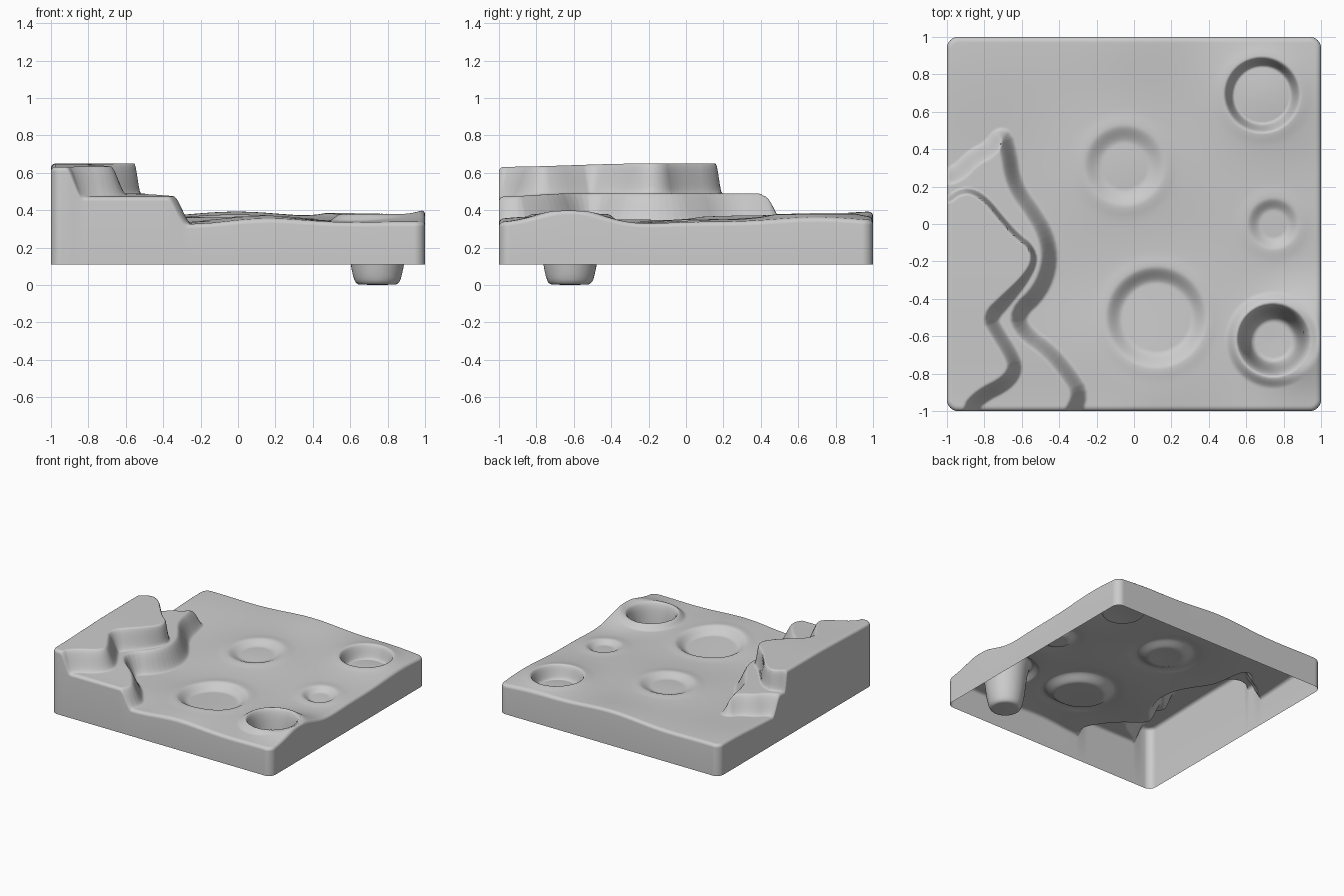
import bpy, bmesh, math

if "Cube" in bpy.data.objects:
    bpy.data.objects.remove(bpy.data.objects["Cube"])

N = 270            # grid divisions
BASE = 0.11        # bottom rim of the side walls
CORNER = 0.06      # plan corner radius
EDGE = 0.025       # rounding of the top edge


def smooth(t):
    t = max(0.0, min(1.0, t))
    return t * t * (3 - 2 * t)


def chaikin(pts, rounds=2):
    for _ in range(rounds):
        out = []
        for i, a in enumerate(pts):
            b = pts[(i + 1) % len(pts)]
            out.append((a[0] * .75 + b[0] * .25, a[1] * .75 + b[1] * .25))
            out.append((a[0] * .25 + b[0] * .75, a[1] * .25 + b[1] * .75))
        pts = out
    return pts


def signed_distance(x, y, poly):
    # positive inside the outline
    best, inside = 1e9, False
    x1, y1 = poly[-1]
    for x2, y2 in poly:
        dx, dy = x2 - x1, y2 - y1
        t = ((x - x1) * dx + (y - y1) * dy) / (dx * dx + dy * dy + 1e-12)
        t = 0.0 if t < 0 else 1.0 if t > 1 else t
        ex, ey = x1 + t * dx - x, y1 + t * dy - y
        d = ex * ex + ey * ey
        if d < best:
            best = d
        if (y1 > y) != (y2 > y) and x < x1 + (y - y1) * dx / dy:
            inside = not inside
        x1, y1 = x2, y2
    d = math.sqrt(best)
    return d if inside else -d


# outlines of the two cliff terraces
LOWER = chaikin([(-1.4, .2), (-1, .25), (-.93, .28), (-.86, .355), (-.77, .40), (-.70, .49),
                 (-.67, .38), (-.65, .25), (-.61, .16), (-.55, .08), (-.47, -.05), (-.445, -.2),
                 (-.50, -.36), (-.63, -.48), (-.59, -.58), (-.45, -.68), (-.35, -.80),
                 (-.28, -.91), (-.35, -1.05), (-.4, -1.4), (-1.4, -1.4)])
UPPER = chaikin([(-1.4, 0), (-1, .12), (-.94, .17), (-.87, .18), (-.79, .13), (-.71, .03),
                 (-.63, -.06), (-.55, -.12), (-.53, -.2), (-.58, -.29), (-.68, -.4),
                 (-.775, -.5), (-.73, -.58), (-.66, -.69), (-.63, -.77), (-.68, -.85),
                 (-.82, -.92), (-.89, -1), (-.9, -1.4), (-1.4, -1.4)])

# gentle swells: x, y, spread, height
SWELLS = [(.9, -.62, .16, .085), (.70, .70, .24, .06), (-.04, .31, .24, .04),
          (.15, -.85, .2, .025), (0, 1.05, .3, .06), (-.9, .9, .35, .035),
          (.12, -.5, .28, .02), (.4, .2, .2, .01), (-.3, -.32, .18, -.01),
          (.85, -.25, .15, -.012), (.75, .02, .2, .012), (-.2, -.95, .15, -.01)]

# shallow craters: x, y, rim radius, floor radius, depth
CRATERS = [(.685, .69, .205, .15, .11), (-.05, .31, .22, .12, .035),
           (.745, 0, .14, .07, .03), (.12, -.5, .275, .18, .05)]

# deep pit profile: radius, height
PIT = (.745, -.62)
PIT_PROFILE = [(0, 0), (.10, .003), (.115, .012), (.127, .035), (.143, .11),
               (.158, .24), (.168, .31), (.18, .355), (.195, .38)]


def height(x, y):
    z = .332
    for cx, cy, s, h in SWELLS:
        z += h * math.exp(-((x - cx) ** 2 + (y - cy) ** 2) / (2 * s * s))
    for cx, cy, r, f, depth in CRATERS:
        d = math.hypot(x - cx, y - cy)
        z -= depth * (1 - smooth((d - f) / (r - f)))
        z += .004 * math.exp(-((d - r - .01) / .04) ** 2)
    d = math.hypot(x - PIT[0], y - PIT[1])
    if d < .26:
        for (r1, z1), (r2, z2) in zip(PIT_PROFILE, PIT_PROFILE[1:]):
            if r1 <= d < r2:
                return z1 + (z2 - z1) * (d - r1) / (r2 - r1)
        t = smooth((d - .195) / .065)
        z = .38 * (1 - t) + z * t
    if x < -.2 and y < .6:
        top = .490 - .017 * smooth((-.6 - y) / .4)
        z += (top - z) * smooth((signed_distance(x, y, LOWER) + .05) / .1)
        w = .035 + .055 * smooth((-.2 - y) / .3)
        top = .65 - .018 * smooth((-.2 - y) / .8)
        if x < -.45:
            z += (top - z) * smooth((signed_distance(x, y, UPPER) + w / 2) / w)
    return z


def place(u, v):
    # bend the square grid into rounded corners, return plan point and edge distance
    c = 1 - CORNER
    a, b = (abs(u) - c) / CORNER, (abs(v) - c) / CORNER
    if a > 0 and b > 0:
        a, b = a * math.sqrt(1 - b * b / 2), b * math.sqrt(1 - a * a / 2)
        x = math.copysign(c + a * CORNER, u)
        y = math.copysign(c + b * CORNER, v)
        return x, y, CORNER * (1 - math.hypot(a, b))
    return u, v, 1 - max(abs(u), abs(v))


# terrain surface
bm = bmesh.new()
inner = N - 10
rim = [1 - EDGE * k for k in (0, .03, .12, .3, .6)]
step = [-r for r in rim] + [(-1 + EDGE) + (2 - 2 * EDGE) * i / inner for i in range(inner + 1)] + rim[::-1]
grid = []
for v in step:
    row = []
    for u in step:
        x, y, d = place(u, v)
        z = height(x, y)
        if d < EDGE:
            z -= EDGE - math.sqrt(max(0, EDGE ** 2 - (EDGE - d) ** 2))
        row.append(bm.verts.new((x, y, z)))
    grid.append(row)
for r1, r2 in zip(grid, grid[1:]):
    for i in range(len(step) - 1):
        bm.faces.new((r1[i], r1[i + 1], r2[i + 1], r2[i]))

# side walls, open underneath
border = [e for e in bm.edges if e.is_boundary]
skirt = bmesh.ops.extrude_edge_only(bm, edges=border)
for g in skirt["geom"]:
    if isinstance(g, bmesh.types.BMVert):
        g.co.z = BASE
bmesh.ops.recalc_face_normals(bm, faces=bm.faces)
top_face = grid[N // 2][N // 2].link_faces[0]
top_face.normal_update()
if top_face.normal.z < 0:
    bmesh.ops.reverse_faces(bm, faces=bm.faces)

mesh = bpy.data.meshes.new("terrain_tile")
bm.to_mesh(mesh)
bm.free()
tile = bpy.data.objects.new("terrain_tile", mesh)
bpy.context.collection.objects.link(tile)
bpy.context.view_layer.objects.active = tile
tile.select_set(True)
bpy.ops.object.shade_smooth_by_angle(angle=math.radians(85))
